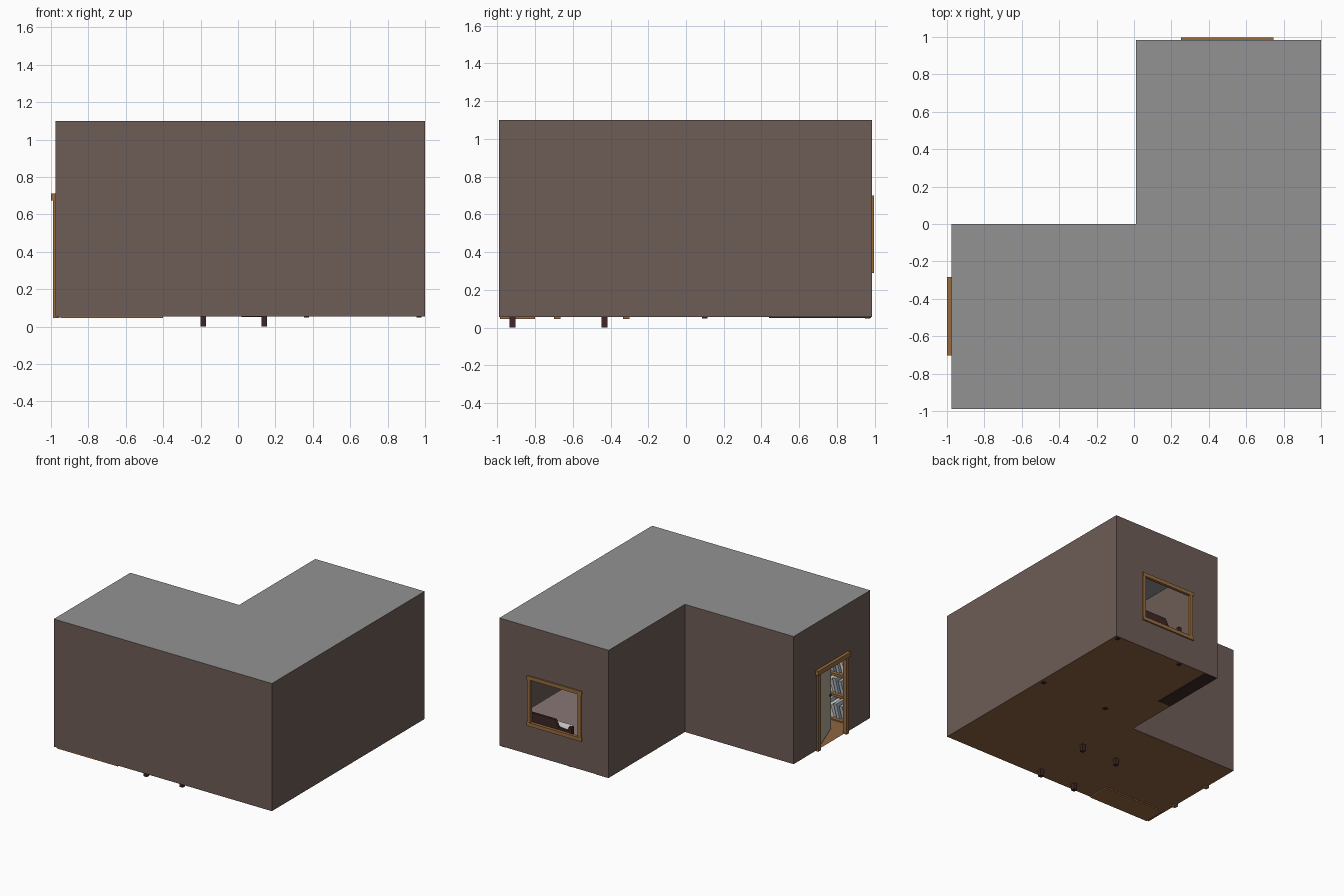
import bpy, bmesh, math
from mathutils import Matrix, Vector

if "Cube" in bpy.data.objects:
    bpy.data.objects.remove(bpy.data.objects["Cube"])


def mat(name, rgb):
    m = bpy.data.materials.new(name)
    m.diffuse_color = (*rgb, 1)
    m.use_nodes = True
    m.node_tree.nodes["Principled BSDF"].inputs["Base Color"].default_value = m.diffuse_color
    return m


WALL = mat("wall_brown", (.155, .108, .094))
CEIL = mat("ceiling_grey", (.29, .29, .29))
FLOOR = mat("floor_wood", (.27, .13, .055))
WOOD = mat("trim_wood", (.32, .15, .05))
DARK = mat("dark_wood", (.050, .020, .020))
DOOR = mat("door_cream", (.46, .40, .32))
BED = mat("bedding_mauve", (.25, .18, .175))
WHITE = mat("linen_white", (.7, .7, .7))
BOOK = mat("book_grey_blue", (.36, .41, .45))


def finish(name, bm, material):
    me = bpy.data.meshes.new(name)
    bm.to_mesh(me)
    bm.free()
    me.materials.append(material)
    ob = bpy.data.objects.new(name, me)
    bpy.context.collection.objects.link(ob)
    return ob


def boxes(name, material, items):
    """One object from boxes given as (x0, x1, y0, y1, z0, z1)."""
    bm = bmesh.new()
    for x0, x1, y0, y1, z0, z1 in items:
        m = Matrix.Translation(((x0 + x1) / 2, (y0 + y1) / 2, (z0 + z1) / 2))
        m = m @ Matrix.Diagonal((x1 - x0, y1 - y0, z1 - z0, 1))
        bmesh.ops.create_cube(bm, size=1, matrix=m)
    return finish(name, bm, material)


def prism(name, material, xz, y0, y1):
    """Extrude an x-z outline from y0 to y1."""
    bm = bmesh.new()
    face = bm.faces.new([bm.verts.new((x, y0, z)) for x, z in xz])
    ext = bmesh.ops.extrude_face_region(bm, geom=[face])["geom"]
    bmesh.ops.translate(bm, vec=(0, y1 - y0, 0),
                        verts=[v for v in ext if isinstance(v, bmesh.types.BMVert)])
    bmesh.ops.recalc_face_normals(bm, faces=bm.faces)
    return finish(name, bm, material)


# Room shell: L-shaped plan, thin single-surface walls
Z0, Z1 = .055, 1.10
PLAN = [(-.975, -.99), (1, -.99), (1, .985), (.01, .985), (.01, 0), (-.975, 0)]
# holes per wall: distance along the wall from, to, z from, to
HOLES = {2: (.28, .725, .315, .675), 5: (.325, .665, Z0, .68)}

bm = bmesh.new()
for i, p in enumerate(PLAN):
    a, b = Vector(p), Vector(PLAN[(i + 1) % len(PLAN)])
    length = (b - a).length
    d = (b - a) / length
    rects = [(0, length, Z0, Z1)]
    if i in HOLES:
        s0, s1, h0, h1 = HOLES[i]
        rects = [(0, s0, Z0, Z1), (s1, length, Z0, Z1), (s0, s1, h1, Z1), (s0, s1, Z0, h0)]
    for s, t, lo, hi in rects:
        if hi - lo < .001:
            continue
        q, r = a + d * s, a + d * t
        bm.faces.new([bm.verts.new((*v, z)) for v, z in ((q, lo), (r, lo), (r, hi), (q, hi))])
bmesh.ops.remove_doubles(bm, verts=bm.verts, dist=.0005)
finish("walls", bm, WALL)

for name, z, material, order in (("floor", Z0, FLOOR, PLAN[::-1]), ("ceiling", Z1, CEIL, PLAN)):
    bm = bmesh.new()
    bm.faces.new([bm.verts.new((x, y, z)) for x, y in order])
    finish(name, bm, material)

# Window frame in the back wall
boxes("window_frame", WOOD, [
    (.255, .285, .972, .995, .29, .70), (.715, .745, .972, .995, .29, .70),
    (.25, .745, .972, .996, .67, .70), (.25, .745, .972, .996, .29, .32)])

# Door frame with projecting head, and a door standing ajar
boxes("door_frame", WOOD, [
    (-.988, -.955, -.70, -.665, .045, .68), (-.988, -.955, -.335, -.30, .045, .68),
    (-1.0, -.955, -.703, -.283, .675, .712)])
leaf = boxes("door_leaf", DOOR, [(-.008, .008, -.33, 0, 0, .605)])
leaf.location = (-.962, -.337, .065)
leaf.rotation_euler.z = math.radians(20)
knob = boxes("door_knob", DARK, [(-.02, .02, -.31, -.295, .28, .295)])
knob.parent = leaf

# Bookshelf by the door
SX0, SX1, SY0, SY1, ST = -.95, -.40, -.985, -.80, .78
levels = [.045, .25, .42, .59, ST - .02]
boxes("bookshelf", WOOD,
      [(x, x + .02, SY0, SY1, .045, ST) for x in (SX0, SX1 - .02)]
      + [(SX0 + .02, SX1 - .02, SY0, SY1, z, z + .02) for z in levels]
      + [(SX0 + .02, SX1 - .02, SY0, SY0 + .01, .065, ST - .02)])

# Rows of books leaning on the shelves
for row, z in enumerate(levels[:-1]):
    for k in range(7):
        h = .115 + .01 * ((k + row) % 3)
        x = SX0 + .035 + k * .05 + .06 * (row % 2)
        prism("book", (BOOK, WHITE)[(k + row) % 3 == 0],
              [(x, z + .021), (x + .028, z + .021), (x + .058, z + h), (x + .03, z + h)],
              SY0 + .03, SY1 - .025)

# Table on legs
boxes("table_legs", DARK, [(x - .015, x + .015, y - .016, y + .016, 0, .34)
                           for x in (-.185, .14) for y in (-.92, -.432)])
boxes("table_top", DARK, [(-.215, .17, -.955, -.40, .335, .36)])

# Bed with its headboard under the window
boxes("bed_posts", DARK, [(x - .014, x + .014, y - .014, y + .014, .048, h)
                          for x in (.366, .968) for y, h in ((.10, .27), (.962, .37))])
boxes("bed_rails", DARK, [
    (.357, .375, .10, .96, .12, .18), (.959, .977, .10, .96, .12, .18),
    (.366, .968, .092, .11, .12, .25)])
prism("headboard", DARK, [(.366, .12), (.968, .12), (.968, .33), (.86, .34), (.83, .395),
                          (.505, .395), (.475, .34), (.366, .33)], .952, .972)


def soft(ob, width):
    b = ob.modifiers.new("soft_edge", "BEVEL")
    b.width, b.segments = width, 2


soft(boxes("mattress", BED, [(.376, .958, .112, .951, .15, .25)]), .015)
soft(boxes("pillow", WHITE, [(.47, .865, .77, .93, .245, .285)]), .015)

# Low chest of drawers along the inner wall
boxes("chest", DARK, [(.018, .13, .44, .98, .05, .42)])
boxes("drawer_fronts", DARK, [(.13, .136, y, y + .25, z, z + .10)
                              for y in (.452, .718) for z in (.075, .187, .30)])
boxes("drawer_handles", WOOD, [(.136, .144, y - .03, y + .03, z, z + .01)
                               for y in (.577, .843) for z in (.12, .232, .345)])
